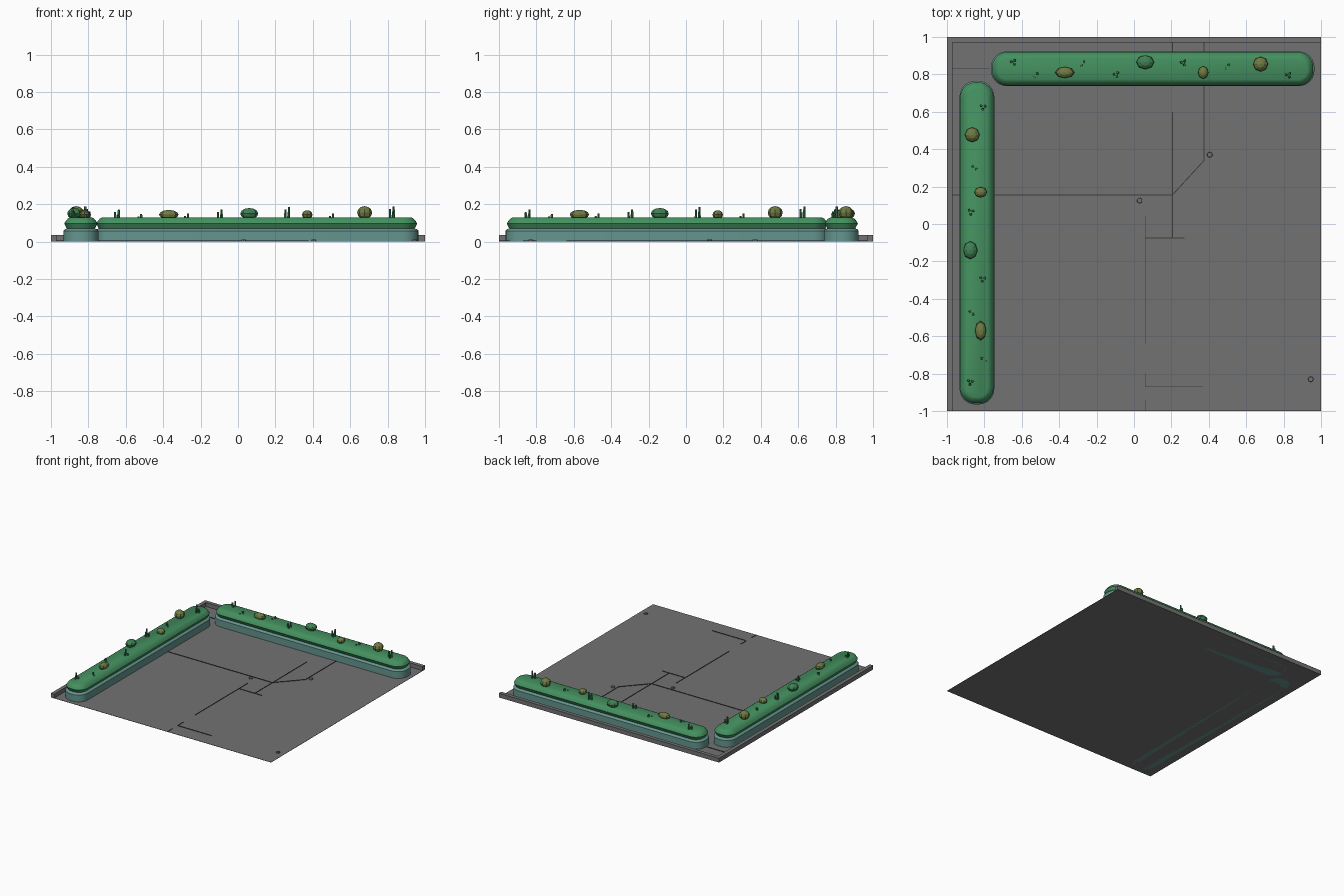
import bpy, bmesh, math
from mathutils import Vector, Matrix

if "Cube" in bpy.data.objects:
    bpy.data.objects.remove(bpy.data.objects["Cube"])


def mat(name, col):
    m = bpy.data.materials.new(name)
    m.diffuse_color = (*col, 1)
    m.use_nodes = True
    m.node_tree.nodes["Principled BSDF"].inputs["Base Color"].default_value = m.diffuse_color
    return m


GREY = mat("floor grey", (0.17, 0.17, 0.17))
DARK = mat("groove dark grey", (0.045, 0.045, 0.045))
TEAL = mat("planter teal", (0.13, 0.30, 0.27))
GREEN = mat("hedge green", (0.058, 0.28, 0.115))
BUSH = mat("bush green", (0.05, 0.22, 0.09))
OLIVE = mat("bush olive", (0.16, 0.20, 0.055))


def finish(bm, name, material, smooth=False):
    bmesh.ops.recalc_face_normals(bm, faces=bm.faces[:])
    me = bpy.data.meshes.new(name)
    bm.to_mesh(me)
    bm.free()
    me.materials.append(material)
    ob = bpy.data.objects.new(name, me)
    bpy.context.collection.objects.link(ob)
    if smooth:
        bpy.ops.object.select_all(action='DESELECT')
        ob.select_set(True)
        bpy.context.view_layer.objects.active = ob
        bpy.ops.object.shade_smooth_by_angle(angle=math.radians(35))
    return ob


def add_box(bm, centre, size, angle=0):
    m = (Matrix.Translation(centre) @ Matrix.Rotation(angle, 4, 'Z')
         @ Matrix.Diagonal((*size, 1)))
    bmesh.ops.create_cube(bm, size=1, matrix=m)


def outline(hl, hw, r, z, steps=6):
    """Rounded rectangle ring of points."""
    pts = []
    for i, (sx, sy) in enumerate(((1, 1), (-1, 1), (-1, -1), (1, -1))):
        for k in range(steps + 1):
            a = math.pi / 2 * (i + k / steps)
            pts.append((sx * (hl - r) + r * math.cos(a),
                        sy * (hw - r) + r * math.sin(a), z))
    return pts


def rounded_block(name, hl, hw, r, profile, material, place):
    """Loft a rounded rectangle through (inset, z) steps."""
    bm = bmesh.new()
    rings = [[bm.verts.new(p) for p in outline(hl - d, hw - d, r - d, z)]
             for d, z in profile]
    n = len(rings[0])
    for a, b in zip(rings, rings[1:]):
        for i in range(n):
            j = (i + 1) % n
            bm.faces.new((a[i], a[j], b[j], b[i]))
    bm.faces.new(rings[0])
    bm.faces.new(rings[-1])
    bm.transform(place)
    finish(bm, name, material, True)


# Floor sheet and raised borders on the left and back
bm = bmesh.new()
add_box(bm, (0, 0, 0.001), (2, 2, 0.002))
finish(bm, "floor", GREY)
bm = bmesh.new()
add_box(bm, (-0.985, 0, 0.0175), (0.03, 2, 0.035))
finish(bm, "left_border", GREY)
bm = bmesh.new()
add_box(bm, (0.015, 0.985, 0.0175), (1.97, 0.03, 0.035))
finish(bm, "back_border", GREY)

# Dark floor lines
LINES = [(0.205, 0.97, 0.205, 0.74), (0.205, 0.6, 0.205, -0.075),
         (0.375, 0.97, 0.375, 0.34), (0.375, 0.34, 0.205, 0.155),
         (-0.97, 0.155, 0.205, 0.155), (0.06, -0.075, 0.27, -0.075),
         (0.06, 0.04, 0.06, -0.64), (0.06, -0.8, 0.06, -0.87),
         (0.06, -0.94, 0.06, -1.0), (0.06, -0.87, 0.37, -0.87),
         (-0.97, 0.83, -0.77, 0.83)]
bm = bmesh.new()
for x0, y0, x1, y1 in LINES:
    d = Vector((x1 - x0, y1 - y0))
    add_box(bm, ((x0 + x1) / 2, (y0 + y1) / 2, 0.003),
            (d.length, 0.005, 0.005), math.atan2(d.y, d.x))
finish(bm, "floor_lines", DARK)

# Small floor studs
bm = bmesh.new()
for x, y in ((0.405, 0.37), (0.03, 0.125), (0.945, -0.83)):
    bmesh.ops.create_cone(bm, cap_ends=True, segments=10, radius1=0.015,
                          radius2=0.013, depth=0.011,
                          matrix=Matrix.Translation((x, y, 0.0055)))
finish(bm, "floor_studs", GREY)

# Planting, relative to the hedge centre: x, y, half sizes, top, material
BUSHES = [(-0.04, 0.035, 0.048, 0.038, 0.18, BUSH),
          (0.27, -0.02, 0.028, 0.034, 0.168, OLIVE),
          (0.577, 0.025, 0.04, 0.04, 0.19, OLIVE),
          (-0.47, -0.02, 0.052, 0.03, 0.17, OLIVE)]
# Sprouts: x, y, top, number of stalks
SPROUTS = [(-0.745, 0.035, 0.172, 3), (-0.625, -0.035, 0.148, 2),
           (-0.375, 0.028, 0.15, 2), (-0.195, -0.03, 0.172, 3),
           (0.165, 0.032, 0.186, 3), (0.40, 0.012, 0.15, 2),
           (0.725, -0.033, 0.188, 3)]


def planter(prefix, place):
    rounded_block(prefix + "_base", 0.865, 0.093, 0.085,
                  [(0, 0), (0, 0.058), (0.006, 0.066), (0.018, 0.07)], TEAL, place)
    rounded_block(prefix + "_hedge", 0.858, 0.089, 0.08,
                  [(0.015, 0.068), (0, 0.097), (0.009, 0.112),
                   (0.02, 0.124), (0.032, 0.13)], GREEN, place)
    for i, (x, y, rx, ry, top, m) in enumerate(BUSHES):
        rz = (top - 0.12) / 2
        bm = bmesh.new()
        bmesh.ops.create_uvsphere(
            bm, u_segments=8, v_segments=6, radius=1,
            matrix=place @ Matrix.Translation((x, y, top - rz))
            @ Matrix.Diagonal((rx, ry, rz, 1)))
        finish(bm, f"{prefix}_bush_{i + 1}", m)
    bm = bmesh.new()
    for x, y, top, n in SPROUTS:
        for k in range(n):
            a = 0.9 + k * math.tau / n
            h = top - 0.12 - k * 0.014
            bmesh.ops.create_cone(
                bm, cap_ends=True, segments=6, radius1=0.008, radius2=0.006, depth=h,
                matrix=place @ Matrix.Translation(
                    (x + 0.012 * math.cos(a), y + 0.012 * math.sin(a), 0.12 + h / 2)))
    finish(bm, prefix + "_sprouts", BUSH)


# The same planter along the back and, turned a quarter, along the left
planter("back", Matrix.Translation((0.1, 0.83, 0)))
planter("left", Matrix.Translation((-0.84, -0.1, 0)) @ Matrix.Rotation(math.pi / 2, 4, 'Z'))
